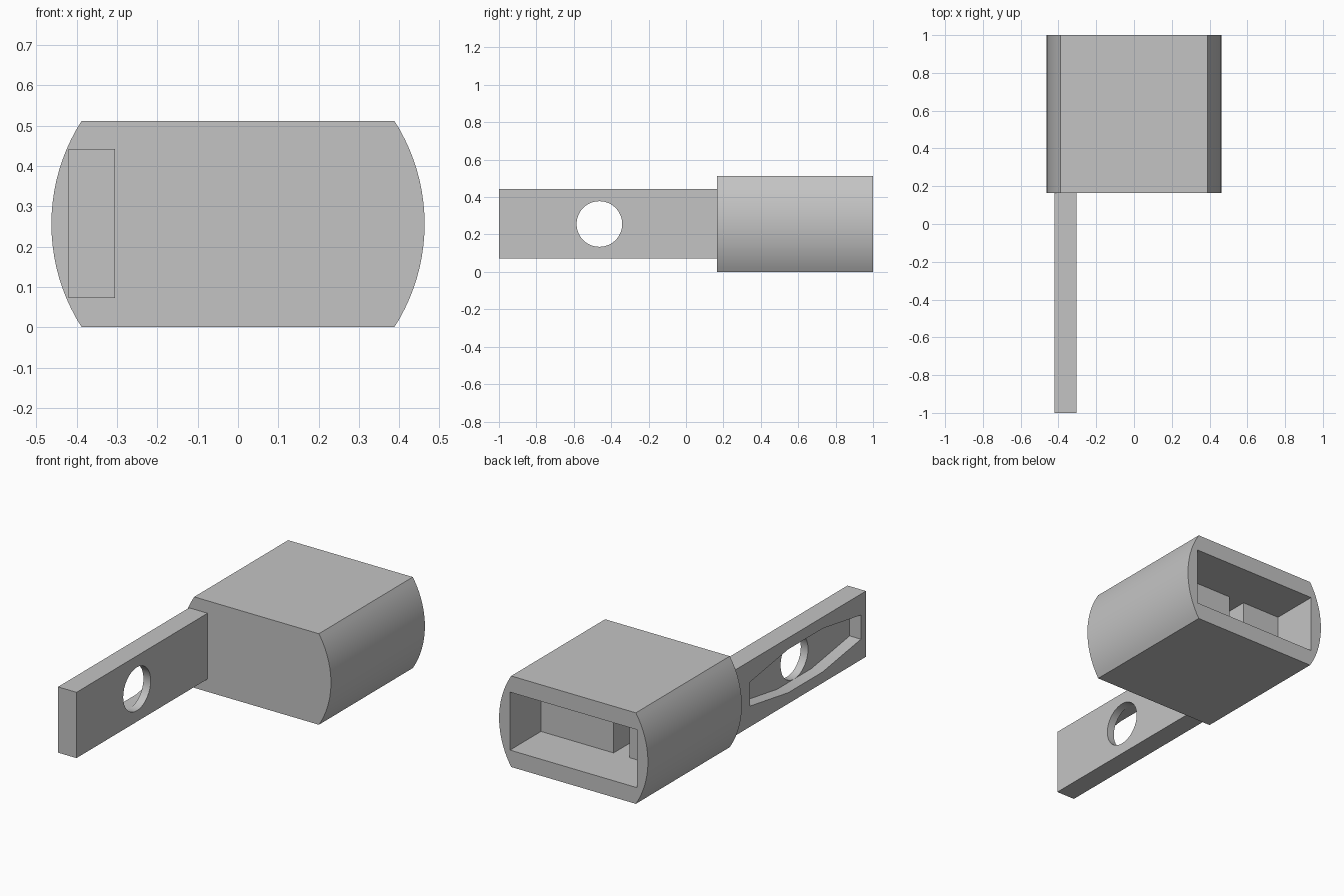
import bpy
import bmesh
from math import cos, sin, asin, pi, radians
from mathutils import Vector

cube = bpy.data.objects.get("Cube")
if cube:
    bpy.data.objects.remove(cube, do_unlink=True)

grey = bpy.data.materials.new("mid_grey")
grey.use_nodes = True
grey.diffuse_color = (0.55, 0.55, 0.55, 1)
grey.node_tree.nodes["Principled BSDF"].inputs["Base Color"].default_value = (0.55, 0.55, 0.55, 1)


def prism(name, profile, axis, start, end):
    """Extrude a closed 2D profile along the x, y or z axis."""
    place = {"x": lambda a, b: (start, a, b),
             "y": lambda a, b: (a, start, b),
             "z": lambda a, b: (a, b, start)}[axis]
    bm = bmesh.new()
    face = bm.faces.new([bm.verts.new(place(a, b)) for a, b in profile])
    grown = bmesh.ops.extrude_face_region(bm, geom=[face])["geom"]
    shift = Vector([end - start if axis == k else 0 for k in "xyz"])
    bmesh.ops.translate(bm, vec=shift,
                        verts=[v for v in grown if isinstance(v, bmesh.types.BMVert)])
    bmesh.ops.recalc_face_normals(bm, faces=bm.faces)
    mesh = bpy.data.meshes.new(name)
    bm.to_mesh(mesh)
    bm.free()
    mesh.materials.append(grey)
    obj = bpy.data.objects.new(name, mesh)
    bpy.context.collection.objects.link(obj)
    return obj


def cut(obj, cutter):
    """Subtract the cutter, then throw it away."""
    cutter.hide_render = True
    mod = obj.modifiers.new("cut", "BOOLEAN")
    mod.operation = "DIFFERENCE"
    mod.solver = "EXACT"
    mod.object = cutter
    bpy.context.view_layer.objects.active = obj
    bpy.ops.object.modifier_apply(modifier=mod.name)
    bpy.data.objects.remove(cutter, do_unlink=True)


def smooth(obj):
    bpy.ops.object.select_all(action="DESELECT")
    obj.select_set(True)
    bpy.context.view_layer.objects.active = obj
    bpy.ops.object.shade_smooth_by_angle(angle=radians(30))


def rect(a0, b0, a1, b1):
    return [(a0, b0), (a1, b0), (a1, b1), (a0, b1)]


MID = 0.256          # height of the centre line
FRONT = 0.165        # front of the housing

# Housing: flat top and bottom, bowed sides
RADIUS, EDGE, BULGE = 0.474, 0.39, 0.463
half = asin(MID / RADIUS)
steps = 20
bow = []
for i in range(steps + 1):
    t = half * (2 * i / steps - 1)
    bow.append((BULGE - RADIUS + RADIUS * cos(t), MID + RADIUS * sin(t)))
housing = prism("housing", bow + [(-x, z) for x, z in reversed(bow)], "y", FRONT, 1)

# Socket in the back, with a deeper slot in its end wall
WALL, SIDE = 0.725, 0.395
socket = [(SIDE, 1.1), (SIDE, WALL), (-0.057, WALL), (-0.057, 0.45),
          (-0.155, 0.45), (-0.155, WALL), (-SIDE, WALL), (-SIDE, 1.1)]
cut(housing, prism("socket_cutter", socket, "z", MID - 0.163, MID + 0.163))
smooth(housing)

# Arm on the right side
OUTER, INNER = -0.42, -0.305
arm = prism("arm", rect(-1, 0.072, FRONT, 0.442), "x", OUTER, INNER)

# Tapered pocket in the arm's outer face
HOLE_Y, HOLE_R = -0.463, 0.122
upper = [(0.492, 0.068), (0.153, HOLE_R), (-0.153, HOLE_R), (-0.492, 0.068)]
pocket = [(HOLE_Y + y, MID + z) for y, z in upper]
pocket += [(y, 2 * MID - z) for y, z in reversed(pocket)]
cut(arm, prism("pocket_cutter", pocket, "x", OUTER - 0.1, OUTER + 0.07))

# Round hole through the arm
ring = [(HOLE_Y + HOLE_R * cos(2 * pi * i / 48), MID + HOLE_R * sin(2 * pi * i / 48))
        for i in range(48)]
cut(arm, prism("hole_cutter", ring, "x", OUTER - 0.1, INNER + 0.1))
smooth(arm)
